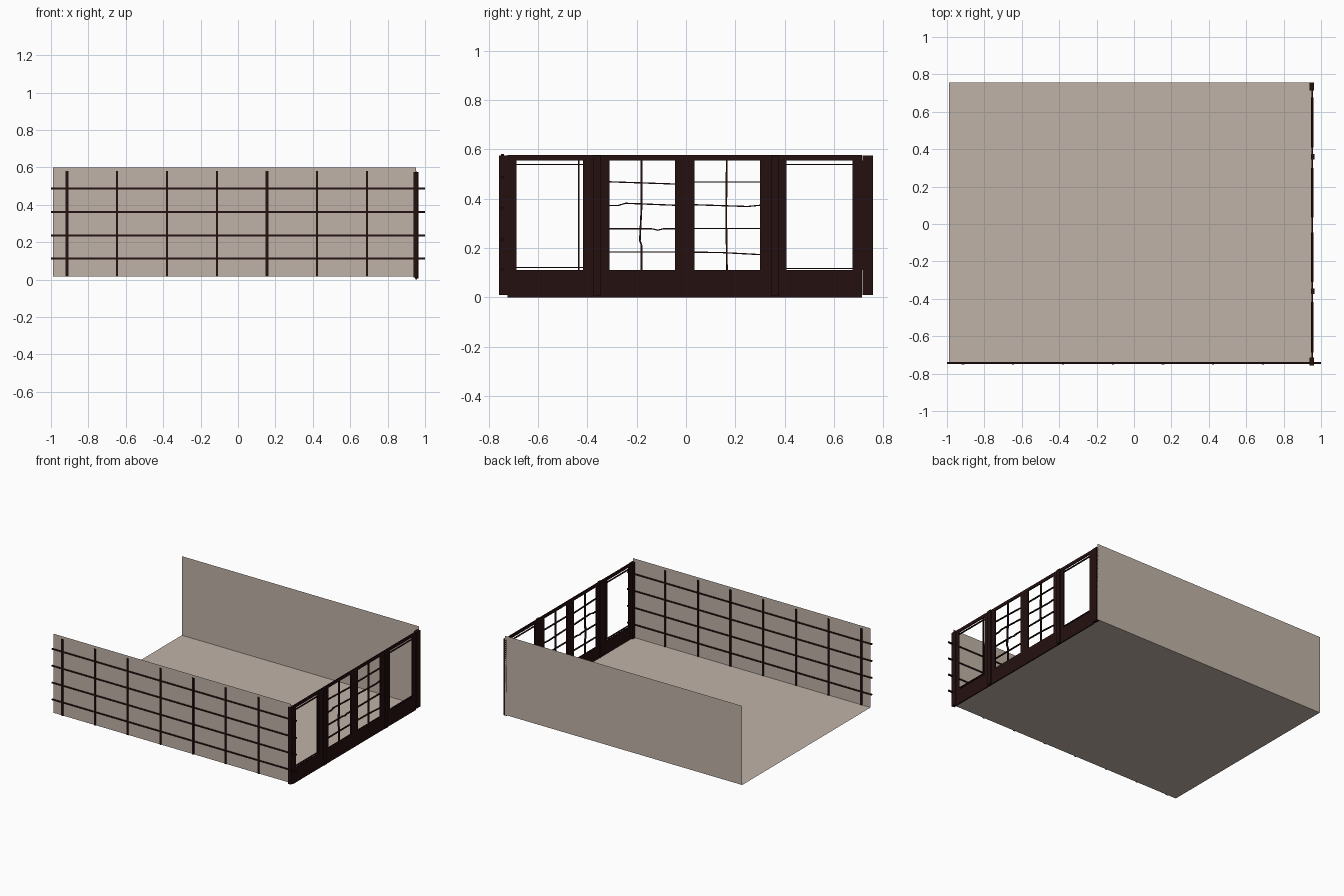
import bpy, bmesh

if "Cube" in bpy.data.objects:
    bpy.data.objects.remove(bpy.data.objects["Cube"])


def material(name, rgb):
    m = bpy.data.materials.new(name)
    m.diffuse_color = (*rgb, 1)
    m.use_nodes = True
    m.node_tree.nodes["Principled BSDF"].inputs["Base Color"].default_value = m.diffuse_color
    return m


PAPER = material("warm_grey_plaster", (0.53, 0.45, 0.39))
WOOD = material("dark_red_wood", (0.018, 0.005, 0.005))


def finish(bm, name, mat):
    me = bpy.data.meshes.new(name)
    bm.to_mesh(me)
    bm.free()
    me.materials.append(mat)
    ob = bpy.data.objects.new(name, me)
    bpy.context.collection.objects.link(ob)
    return ob


def box(name, x, y, z):
    """Wooden box given as (low, high) ranges on each axis."""
    bm = bmesh.new()
    bmesh.ops.create_cube(bm, size=1)
    for v in bm.verts:
        for i, (a, b) in enumerate((x, y, z)):
            v.co[i] = a if v.co[i] < 0 else b
    return finish(bm, name, WOOD)


def sheet(name, pts):
    bm = bmesh.new()
    bm.faces.new([bm.verts.new(p) for p in pts])
    return finish(bm, name, PAPER)


def bar(name, pts, axis, w=0.0025, x=(0.947, 0.959)):
    """Thin, possibly crooked, bar in the yz plane; axis 0 runs along y, 1 along z."""
    bm = bmesh.new()
    rings = []
    for y, z in pts:
        ring = []
        for px, s in ((x[0], -1), (x[1], -1), (x[1], 1), (x[0], 1)):
            dy, dz = (0, s * w) if axis == 0 else (s * w, 0)
            ring.append(bm.verts.new((px, y + dy, z + dz)))
        rings.append(ring)
    for a, b in zip(rings, rings[1:]):
        for i in range(4):
            j = (i + 1) % 4
            bm.faces.new((a[i], a[j], b[j], b[i]))
    bm.faces.new(rings[0])
    bm.faces.new(rings[-1])
    bmesh.ops.recalc_face_normals(bm, faces=bm.faces)
    return finish(bm, name, WOOD)


# floor and the two long walls (left end and top are open)
L, R, F, B, Z0, Z1 = -0.99, 0.953, -0.744, 0.757, 0.015, 0.60
sheet("floor", [(L, F, Z0), (R, F, Z0), (R, B, Z0), (L, B, Z0)])
sheet("front_wall", [(L, F, Z0), (R, F, Z0), (R, F, Z1), (L, F, Z1)])
sheet("back_wall", [(R, B, Z0), (L, B, Z0), (L, B, Z1), (R, B, Z1)])

# lattice running through the front wall
for z in (0.112, 0.236, 0.361, 0.486):
    box("lattice_rail", (-1, 1), (-0.749, -0.739), (z - 0.005, z + 0.005))
for i in range(7):
    x = -0.915 + i * 0.2675
    w = 0.008 if i in (0, 4) else 0.006
    box("lattice_upright", (x - w, x + w), (-0.750, -0.738), (0.015, 0.58))

# posts of the sliding screen end
box("corner_post_front", (0.938, 0.962), (-0.757, -0.715), (0.01, 0.575))
box("corner_post_back", (0.938, 0.962), (0.715, 0.757), (0.01, 0.575))
for s in (-1, 1):
    box("middle_post", (0.947, 0.966), (s * 0.36 - 0.015, s * 0.36 + 0.015), (0.005, 0.575))

# stiles and rails of the screens
X = (0.949, 0.957)
for a, b in ((-0.724, -0.686), (-0.418, -0.31), (-0.045, 0.034), (0.30, 0.408), (0.675, 0.716)):
    box("screen_stile", X, (a, b), (0.11, 0.554))
box("screen_bottom_panel", X, (-0.724, 0.714), (0.0, 0.11))
box("screen_top_rail", X, (-0.724, 0.714), (0.554, 0.577))

# warped glazing bars of the two middle screens
rows = [
    [(-0.31, 0.468), (-0.045, 0.459)],
    [(-0.31, 0.372), (-0.275, 0.372), (-0.245, 0.381), (-0.045, 0.373)],
    [(-0.31, 0.278), (-0.14, 0.278), (-0.115, 0.272), (-0.09, 0.278), (-0.045, 0.278)],
    [(-0.31, 0.183), (-0.045, 0.183)],
    [(0.034, 0.467), (0.30, 0.467)],
    [(0.034, 0.375), (0.25, 0.368), (0.30, 0.373)],
    [(0.034, 0.279), (0.30, 0.279)],
    [(0.034, 0.183), (0.15, 0.181), (0.30, 0.173)],
]
for r in rows:
    bar("glazing_bar", r, 0)
bar("glazing_upright_left", [(-0.18, 0.554), (-0.18, 0.37), (-0.187, 0.23), (-0.18, 0.21), (-0.18, 0.11)], 1, 0.0035)
bar("glazing_upright_right", [(0.165, 0.554), (0.163, 0.33), (0.166, 0.11)], 1, 0.0035)

# thin beads left in the outer screens
for a, b, lo in ((-0.686, -0.418, 0.121), (0.408, 0.675, 0.117)):
    for z in (lo, 0.538):
        bar("edge_bead", [(a, z), (b, z)], 0, 0.002)
bar("edge_bead_upright", [(-0.435, 0.11), (-0.435, 0.554)], 1, 0.0025)
